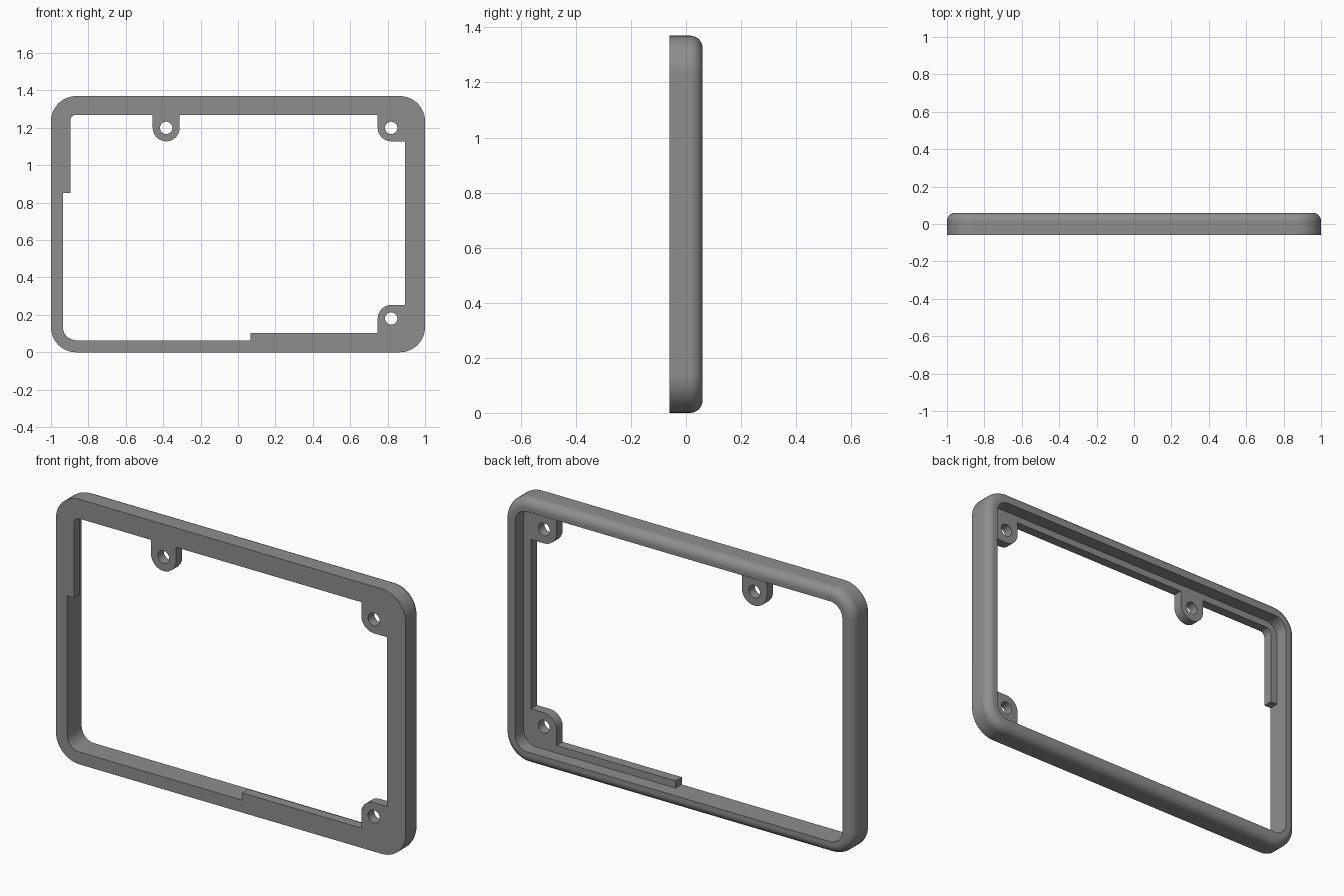
import bpy, bmesh, math

if "Cube" in bpy.data.objects:
    bpy.data.objects.remove(bpy.data.objects["Cube"])

H = 1.37            # overall height
Y0, Y1 = -0.06, 0.06
LEDGE_BACK = -0.01  # rear face of the thin front ledge
WALL = 0.064        # rim wall thickness
FILLET = 0.045

grey = bpy.data.materials.new("grey plastic")
grey.diffuse_color = (0.27, 0.27, 0.27, 1)
grey.use_nodes = True
grey.node_tree.nodes["Principled BSDF"].inputs["Base Color"].default_value = grey.diffuse_color


def arc(cx, cz, r, a0, a1, n=12):
    """Points on an arc, angles in degrees."""
    return [(cx + r * math.cos(math.radians(a0 + (a1 - a0) * i / n)),
             cz + r * math.sin(math.radians(a0 + (a1 - a0) * i / n))) for i in range(n + 1)]


def rounded_rect(inset, r):
    x, z0, z1 = 1 - inset - r, inset + r, H - inset - r
    return (arc(-x, z0, r, 180, 270) + arc(x, z0, r, 270, 360)
            + arc(x, z1, r, 0, 90) + arc(-x, z1, r, 90, 180))


def loft(name, sections):
    """Capped solid through (outline, y) sections."""
    bm = bmesh.new()
    rings = [[bm.verts.new((x, y, z)) for x, z in pts] for pts, y in sections]
    n = len(rings[0])
    for a, b in zip(rings, rings[1:]):
        for i in range(n):
            j = (i + 1) % n
            bm.faces.new((a[i], a[j], b[j], b[i]))
    bm.faces.new(rings[0])
    bm.faces.new(rings[-1])
    bmesh.ops.recalc_face_normals(bm, faces=bm.faces)
    me = bpy.data.meshes.new(name)
    bm.to_mesh(me)
    bm.free()
    me.materials.append(grey)
    ob = bpy.data.objects.new(name, me)
    bpy.context.collection.objects.link(ob)
    return ob


# Outer block with a filleted rear edge
sections = [(rounded_rect(0, 0.135), Y0)]
for i in range(9):
    t = math.radians(90 * i / 8)
    inset = FILLET * (1 - math.cos(t))
    sections.append((rounded_rect(inset, 0.135 - inset), Y1 - FILLET * (1 - math.sin(t))))
frame = loft("bezel_frame", sections)

# Rear pocket
pocket = rounded_rect(WALL, 0.071)
cutters = [loft("pocket_cutter", [(pocket, LEDGE_BACK), (pocket, 0.2)])]

# Front opening, leaving the partial ledges and three screw lugs
R = 0.072
XR, ZT, ZB = 0.819, 1.20, 0.181
XM = -0.384
TOP, SIDE = 1.27, 0.893
xl = -(1 - WALL)
opening = (arc(xl + 0.071, WALL + 0.071, 0.071, 180, 270)
           + [(0.066, WALL), (0.066, 0.102), (XR - R, 0.102)]
           + arc(XR, ZB, R, 180, 90)
           + [(SIDE, ZB + R), (SIDE, ZT - R)]
           + arc(XR, ZT, R, 270, 180)
           + [(XR - R, TOP), (XM + R, TOP)]
           + arc(XM, ZT, R, 0, -180, 24)
           + [(XM - R, TOP)]
           + arc(-0.866, TOP - 0.03, 0.03, 90, 180, 8)
           + [(-0.896, 0.853), (xl, 0.853)])
cutters.append(loft("opening_cutter", [(opening, -0.2), (opening, 0.02)]))

# Screw holes
for x, z in ((XM, ZT), (XR, ZT), (XR, ZB)):
    hole = arc(x, z, 0.033, 0, 360, 32)[:-1]
    cutters.append(loft("hole_cutter", [(hole, -0.2), (hole, 0.02)]))

for c in cutters:
    c.hide_render = True
    m = frame.modifiers.new("cut", 'BOOLEAN')
    m.operation, m.solver, m.object = 'DIFFERENCE', 'EXACT', c

# Bake the cuts, then drop the cutters
dg = bpy.context.evaluated_depsgraph_get()
mesh = bpy.data.meshes.new_from_object(frame.evaluated_get(dg))
frame.modifiers.clear()
frame.data = mesh
for c in cutters:
    bpy.data.objects.remove(c)

bpy.context.view_layer.objects.active = frame
frame.select_set(True)
bpy.ops.object.shade_smooth_by_angle(angle=math.radians(30))
wn = frame.modifiers.new("even shading", 'WEIGHTED_NORMAL')
wn.keep_sharp = True
